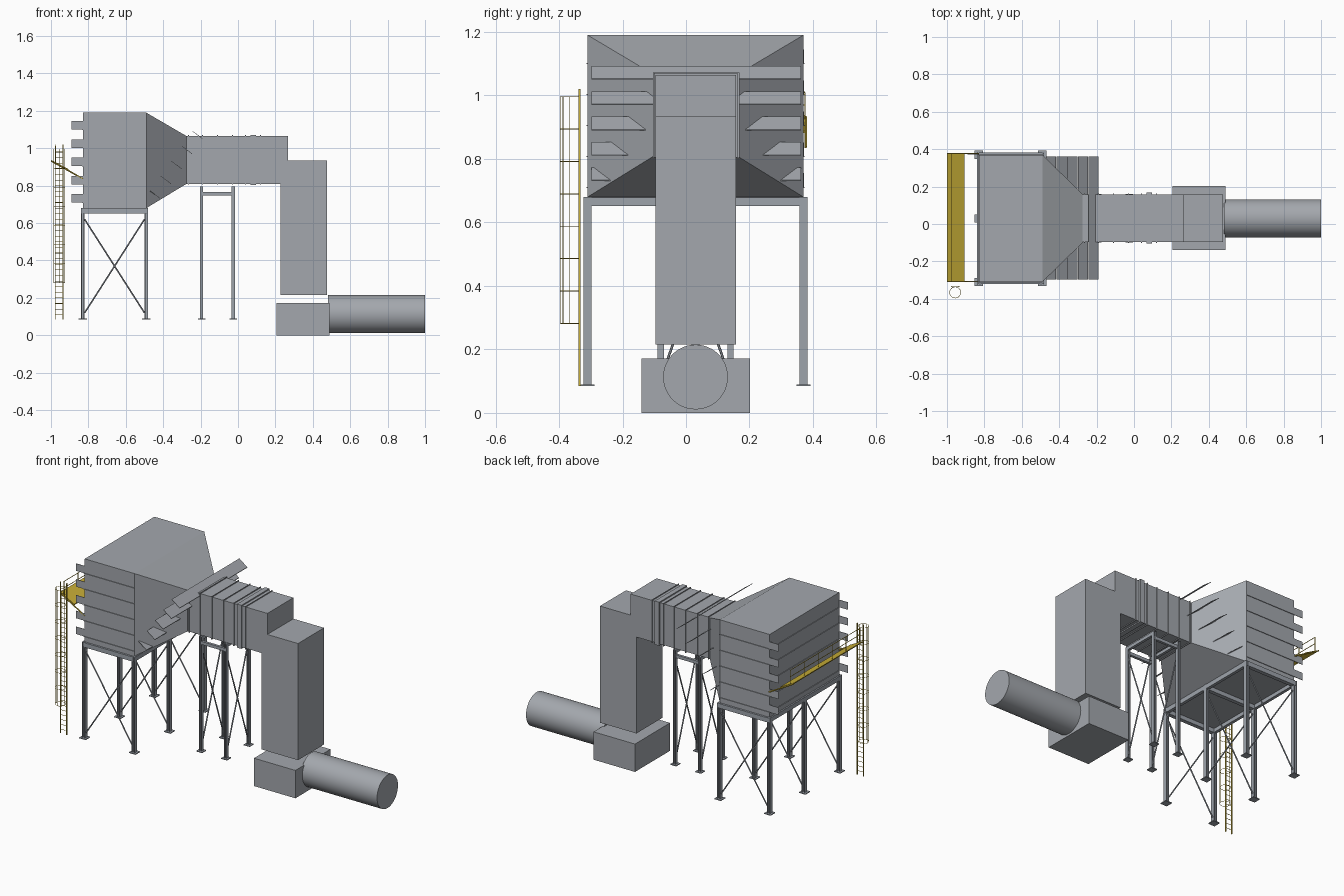
import bpy, bmesh, math
from mathutils import Vector, Matrix

if "Cube" in bpy.data.objects:
    bpy.data.objects.remove(bpy.data.objects["Cube"])


def material(name, rgb):
    m = bpy.data.materials.new(name)
    m.diffuse_color = (*rgb, 1)
    m.use_nodes = True
    m.node_tree.nodes["Principled BSDF"].inputs["Base Color"].default_value = m.diffuse_color
    return m


GREY = material("duct grey", (0.37, 0.39, 0.42))
STEEL = material("frame steel", (0.34, 0.37, 0.41))
YELLOW = material("safety yellow", (0.60, 0.44, 0.04))
CY = 0.03  # centre line of the machine in y


def finish(bm, name, mat):
    bmesh.ops.recalc_face_normals(bm, faces=bm.faces)
    me = bpy.data.meshes.new(name)
    bm.to_mesh(me)
    bm.free()
    me.materials.append(mat)
    ob = bpy.data.objects.new(name, me)
    bpy.context.collection.objects.link(ob)
    return ob


def box(bm, x0, x1, y0, y1, z0, z1):
    m = Matrix.Translation(((x0 + x1) / 2, (y0 + y1) / 2, (z0 + z1) / 2))
    bmesh.ops.create_cube(bm, size=1, matrix=m @ Matrix.Diagonal((x1 - x0, y1 - y0, z1 - z0, 1)))


def rod(bm, a, b, r, sides=6):
    a, b = Vector(a), Vector(b)
    d = b - a
    m = Matrix.Translation((a + b) / 2) @ d.to_track_quat('Z', 'Y').to_matrix().to_4x4()
    bmesh.ops.create_cone(bm, cap_ends=True, segments=sides, radius1=r, radius2=r,
                          depth=d.length, matrix=m)


def prism(bm, pts, y0, y1):
    """Extrude an x-z outline along y."""
    f = bm.faces.new([bm.verts.new((x, y0, z)) for x, z in pts])
    ext = bmesh.ops.extrude_face_region(bm, geom=[f])
    bmesh.ops.translate(bm, vec=(0, y1 - y0, 0),
                        verts=[v for v in ext['geom'] if isinstance(v, bmesh.types.BMVert)])


def column(bm, x, y, z1, wx, wy, plate):
    """I-section leg with a base plate."""
    t = 0.005
    box(bm, x - wx / 2, x - wx / 2 + t, y - wy / 2, y + wy / 2, 0.09, z1)
    box(bm, x + wx / 2 - t, x + wx / 2, y - wy / 2, y + wy / 2, 0.09, z1)
    box(bm, x - wx / 2 + t, x + wx / 2 - t, y - t / 2, y + t / 2, 0.09, z1)
    box(bm, x - plate, x + plate, y - plate, y + plate, 0.085, 0.09)


# Filter housing
bm = bmesh.new()
box(bm, -0.83, -0.49, -0.31, 0.37, 0.675, 1.19)
finish(bm, "filter_housing", GREY)

# Thin seams around the housing and end plates of the inlet hoods
bm = bmesh.new()
for i in range(5):
    z = 0.71 + i * 0.0975
    box(bm, -0.834, -0.49, -0.314, 0.374, z - 0.0015, z + 0.0015)
    for y in (-0.31, 0.368):
        box(bm, -0.89, -0.828, y, y + 0.003, z, z + 0.045)
finish(bm, "hood_plates", GREY)

# Tapered transition from housing to duct
bm = bmesh.new()
rings = []
for x, y0, y1, z0, z1 in ((-0.49, -0.31, 0.37, 0.68, 1.19), (-0.275, -0.1, 0.16, 0.81, 1.065)):
    rings.append([bm.verts.new((x, y, z)) for y, z in ((y0, z0), (y1, z0), (y1, z1), (y0, z1))])
bm.faces.new(rings[0])
bm.faces.new(rings[1])
for i in range(4):
    j = (i + 1) % 4
    bm.faces.new((rings[0][i], rings[0][j], rings[1][j], rings[1][i]))
finish(bm, "transition", GREY)

# Slanted blades stepping up across the transition
bm = bmesh.new()
for i in range(5):
    x, z = -0.47 + i * 0.0565, 0.77 + i * 0.08
    prism(bm, [(x, z), (x + 0.054, z - 0.04), (x + 0.054, z - 0.037), (x, z + 0.003)], -0.298, 0.362)
finish(bm, "slanted_blades", GREY)

# Horizontal duct, elbow and downcomer in one stepped outline
bm = bmesh.new()
prism(bm, [(-0.28, 0.81), (0.228, 0.81), (0.228, 0.215), (0.477, 0.215), (0.477, 0.935),
           (0.268, 0.935), (0.268, 1.065), (-0.28, 1.065)], -0.096, 0.158)
finish(bm, "duct", GREY)

# Duct collar and stiffening ribs
bm = bmesh.new()
box(bm, 0.066, 0.096, -0.104, 0.168, 0.803, 1.072)
for x in (-0.265, -0.19, -0.11, -0.03, 0.04, 0.12):
    box(bm, x - 0.002, x + 0.002, -0.101, 0.163, 0.805, 1.07)
finish(bm, "duct_collars", GREY)

# Fan base block and horizontal drum
bm = bmesh.new()
box(bm, 0.207, 0.49, -0.14, 0.202, 0, 0.172)
finish(bm, "fan_base", GREY)
bm = bmesh.new()
rod(bm, (0.48, CY, 0.113), (1.0, CY, 0.113), 0.102, 48)
drum = finish(bm, "drum", GREY)
bpy.context.view_layer.objects.active = drum
drum.select_set(True)
bpy.ops.object.shade_smooth_by_angle(angle=math.radians(40))

# Housing support: six legs, ring beams and cross braces
bm = bmesh.new()
for y in (-0.31, CY, 0.37):
    for x in (-0.83, -0.49):
        column(bm, x, y, 0.68, 0.02, 0.025, 0.022)
    box(bm, -0.83, -0.49, y - 0.012, y + 0.012, 0.65, 0.678)
    for a, b in ((0.62, 0.12), (0.12, 0.62)):
        rod(bm, (-0.82, y, a), (-0.50, y, b), 0.004)
for x in (-0.83, -0.49):
    box(bm, x - 0.009, x + 0.009, -0.32, 0.38, 0.652, 0.679)
finish(bm, "housing_frame", STEEL)

# Duct support: four legs with caps, beams and braces
bm = bmesh.new()
for x in (-0.195, -0.025):
    for y in (-0.08, 0.14):
        column(bm, x, y, 0.795, 0.018, 0.02, 0.02)
    box(bm, x - 0.008, x + 0.008, -0.08, 0.14, 0.775, 0.795)
    for a, b in ((0.12, 0.72), (0.72, 0.12)):
        rod(bm, (x, -0.075, a), (x, 0.135, b), 0.004)
for y in (-0.08, 0.14):
    box(bm, -0.195, -0.025, y - 0.008, y + 0.008, 0.748, 0.767)
finish(bm, "duct_frame", STEEL)

# Tilted walkway with end brackets
bm = bmesh.new()
prism(bm, [(-1, 0.932), (-0.905, 0.882), (-0.905, 0.888), (-1, 0.938)], -0.305, 0.375)
for y in (-0.307, 0.377):
    rod(bm, (-0.998, y, 0.932), (-0.83, y, 0.837), 0.004)
finish(bm, "walkway", YELLOW)

# Walkway guard rail
bm = bmesh.new()
for z in (0.97, 1.01):
    rod(bm, (-0.975, -0.305, z), (-0.975, 0.375, z), 0.002)
for i in range(6):
    y = -0.305 + i * 0.136
    rod(bm, (-0.975, y, 0.92), (-0.975, y, 1.01), 0.002)
finish(bm, "guard_rail", YELLOW)

# Ladder
bm = bmesh.new()
for x in (-0.977, -0.935):
    box(bm, x - 0.002, x + 0.002, -0.338, -0.332, 0.085, 1.02)
for i in range(30):
    z = 0.11 + i * 0.03
    rod(bm, (-0.977, -0.335, z), (-0.935, -0.335, z), 0.0015)
finish(bm, "ladder", YELLOW)

# Safety cage: hoops and vertical straps
bm = bmesh.new()
N, R, CX, CYL = 16, 0.03, -0.956, -0.366
ring = [(CX + R * math.cos(2 * math.pi * k / N), CYL + R * math.sin(2 * math.pi * k / N)) for k in range(N)]
for i in range(8):
    z = 0.282 + i * 0.102
    for k in range(N):
        rod(bm, (*ring[k], z), (*ring[(k + 1) % N], z), 0.0013, 4)
for k in (8, 10, 12, 14, 0):
    rod(bm, (*ring[k], 0.282), (*ring[k], 0.996), 0.0013, 4)
finish(bm, "ladder_cage", YELLOW)
